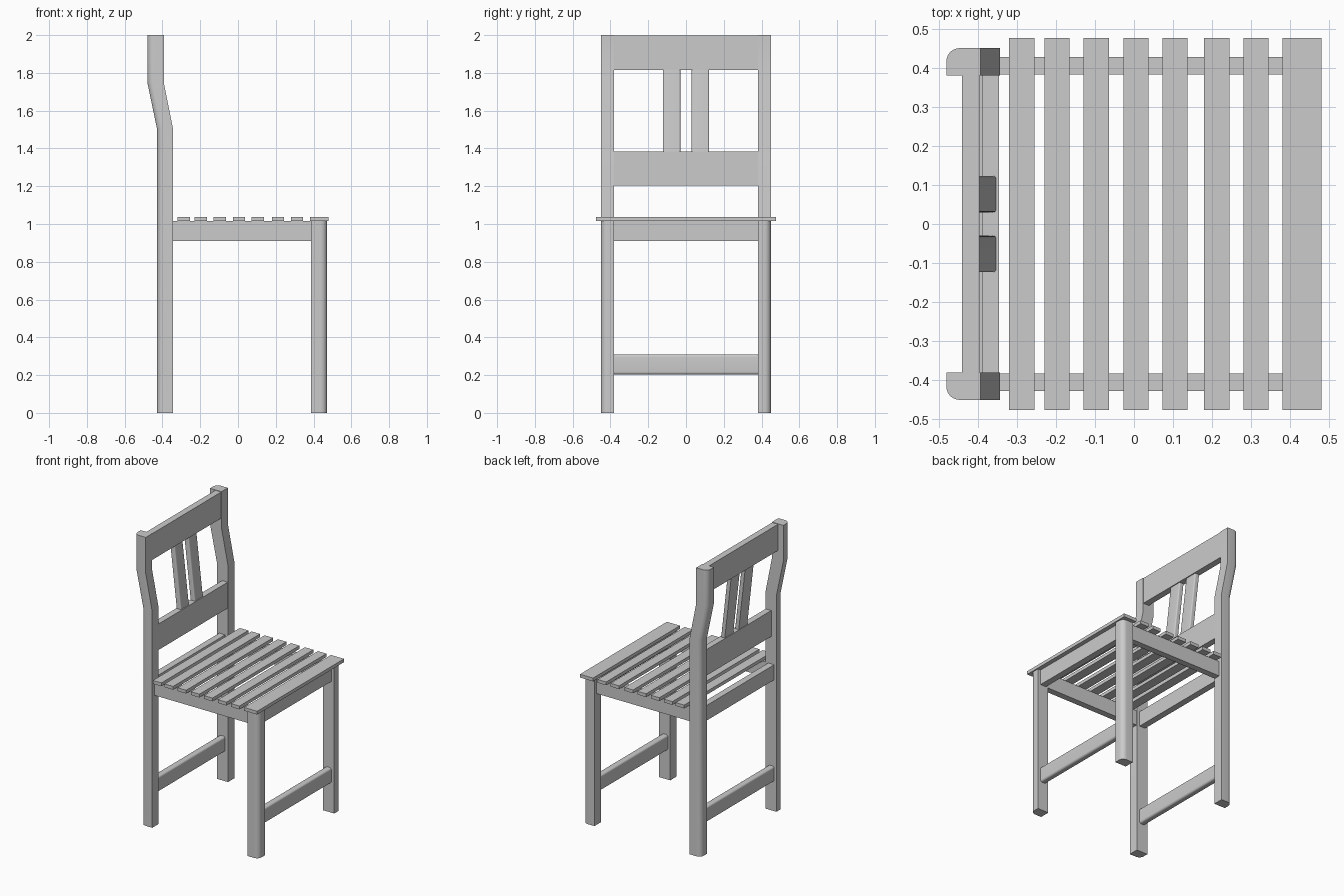
import bpy, bmesh

if "Cube" in bpy.data.objects:
    bpy.data.objects.remove(bpy.data.objects["Cube"])


def prism(name, profile, y0, y1, is_round=None, radius=0.0):
    """Extrude an (x, z) profile along y; round the edges chosen by is_round."""
    bm = bmesh.new()
    face = bm.faces.new([bm.verts.new((x, y0, z)) for x, z in profile])
    grown = bmesh.ops.extrude_face_region(bm, geom=[face])["geom"]
    for v in grown:
        if isinstance(v, bmesh.types.BMVert):
            v.co.y = y1
    bmesh.ops.recalc_face_normals(bm, faces=bm.faces)
    if is_round:
        edges = [e for e in bm.edges if is_round(e.verts[0].co, e.verts[1].co)]
        bmesh.ops.bevel(bm, geom=edges, offset=radius, offset_type='OFFSET',
                        segments=6, profile=0.5, affect='EDGES')
    mesh = bpy.data.meshes.new(name)
    bm.to_mesh(mesh)
    bm.free()
    obj = bpy.data.objects.new(name, mesh)
    bpy.context.collection.objects.link(obj)
    if is_round:
        bpy.ops.object.select_all(action='DESELECT')
        obj.select_set(True)
        bpy.context.view_layer.objects.active = obj
        bpy.ops.object.shade_smooth_by_angle()
    return obj


def box(name, x0, x1, y0, y1, z0, z1, is_round=None, radius=0.0):
    return prism(name, [(x0, z0), (x1, z0), (x1, z1), (x0, z1)], y0, y1, is_round, radius)


def lengthwise(a, b):
    return abs(a.y - b.y) > 0.1


# Bent back post outline, front side then back side
post = [(-0.343, 0), (-0.343, 1.5), (-0.393, 1.75), (-0.393, 2.0),
        (-0.48, 2.0), (-0.48, 1.75), (-0.428, 1.5), (-0.428, 0)]
# Leaning spindle outline
spindle = [(-0.352, 1.38), (-0.402, 1.82), (-0.433, 1.82), (-0.383, 1.38)]

for side, s in (("left", -1), ("right", 1)):
    outer = s * 0.45

    def post_edge(a, b):
        def back(v):
            return v.x < -0.42 and abs(v.y - outer) < 1e-4
        return back(a) and back(b) and abs(a.z - b.z) > 0.1

    def leg_edge(a, b):
        def front(v):
            return v.x > 0.46 and abs(v.y - outer) < 1e-4
        return front(a) and front(b)

    def spindle_edge(a, b):
        # front long edges
        return (abs(a.z - b.z) > 0.1 and abs(a.y - b.y) < 1e-4
                and max(a.x, b.x) > -0.36)

    # Legs, rounded on the outside corner
    prism("back_post_" + side, post, s * 0.38, outer, post_edge, 0.034)
    box("front_leg_" + side, 0.387, 0.472, s * 0.38, outer, 0, 1.015, leg_edge, 0.034)
    # Side apron under the slats
    box("side_apron_" + side, -0.345, 0.39, s * 0.383, s * 0.427, 0.91, 1.015)
    # Backrest spindle
    prism("spindle_" + side, spindle, s * 0.03, s * 0.123, spindle_edge, 0.008)

# Cross members between the legs
box("top_back_rail", -0.44, -0.395, -0.38, 0.38, 1.815, 1.997)
box("lower_back_rail", -0.388, -0.345, -0.38, 0.38, 1.205, 1.385)
box("back_apron", -0.41, -0.365, -0.38, 0.38, 0.91, 1.015)
box("front_apron", 0.405, 0.45, -0.38, 0.38, 0.91, 1.015)
box("front_stretcher", 0.405, 0.45, -0.38, 0.38, 0.203, 0.31, lengthwise, 0.014)
box("back_stretcher", -0.41, -0.365, -0.38, 0.38, 0.203, 0.31, lengthwise, 0.014)

# Seat slats, with a wider one at the front edge
for i, x in enumerate((-0.287, -0.197, -0.097, 0.005, 0.105, 0.212, 0.312)):
    box(f"seat_slat_{i + 1}", x - 0.0325, x + 0.0325, -0.476, 0.476, 1.015, 1.038)
box("front_seat_slat", 0.38, 0.48, -0.476, 0.476, 1.015, 1.038)
